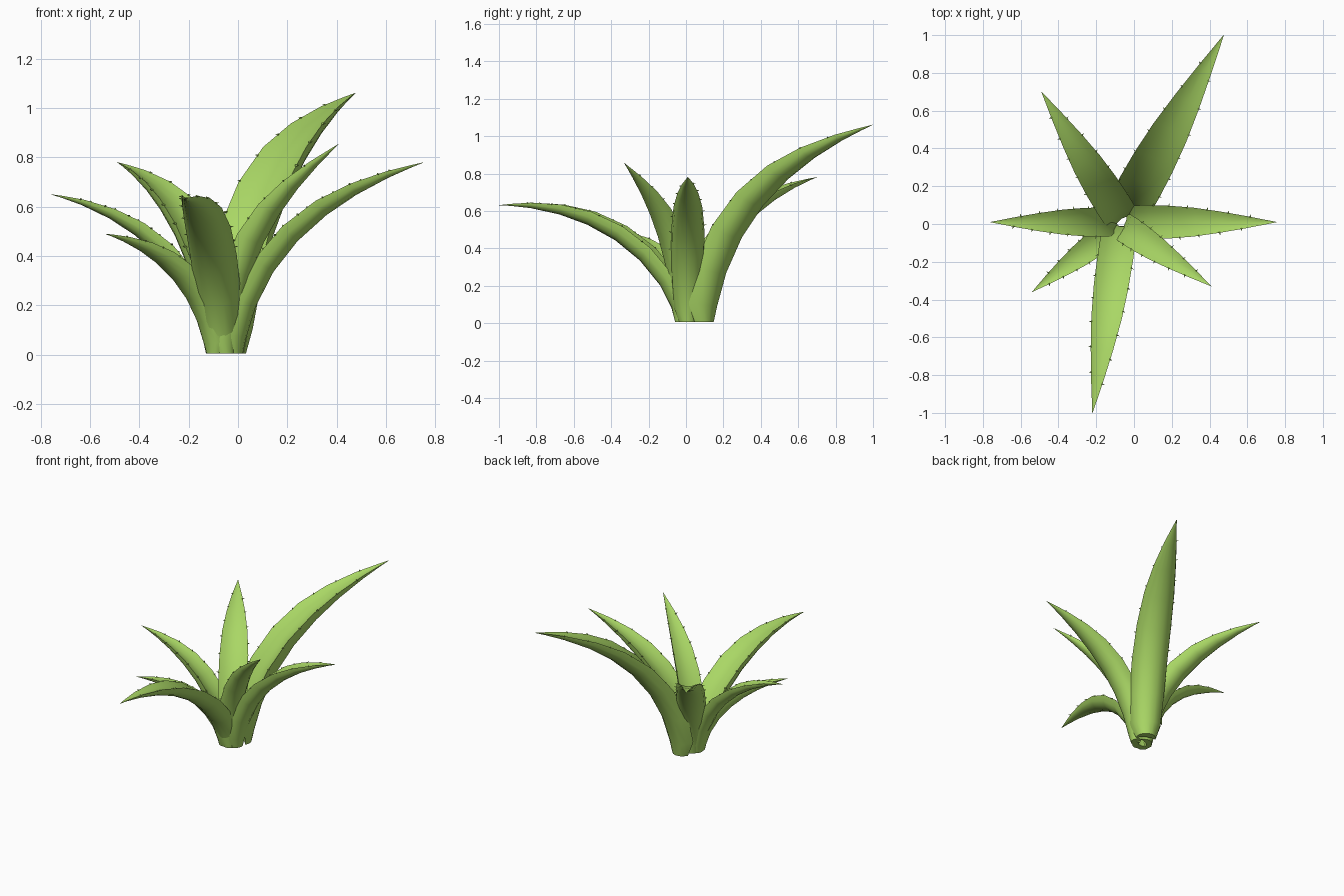
import bpy, bmesh, math
from mathutils import Vector

if "Cube" in bpy.data.objects:
    bpy.data.objects.remove(bpy.data.objects["Cube"])

green = bpy.data.materials.new("leaf_green")
green.diffuse_color = (0.40, 0.68, 0.13, 1)
green.use_nodes = True
green.node_tree.nodes["Principled BSDF"].inputs["Base Color"].default_value = green.diffuse_color

# width along the leaf (fraction of length, relative width)
TAPER = [(0, .55), (.06, .86), (.18, .98), (.32, 1), (.46, .97), (.6, .85),
         (.73, .63), (.86, .35), (.95, .13), (1, .01)]


def sample(pts, t):
    """Point at fraction t of a polyline's length."""
    seg = [(b - a).length for a, b in zip(pts, pts[1:])]
    d = t * sum(seg)
    for a, b, s in zip(pts, pts[1:], seg):
        if d <= s:
            return a.lerp(b, d / s)
        d -= s
    return pts[-1].copy()


def add_thorn(bm, base, out, along, size):
    """Small four-sided spike on the leaf edge."""
    side = out.cross(along).normalized()
    ring = [bm.verts.new(base - out * size * .3 + v * size * .4)
            for v in (along, side, -along, -side)]
    tip = bm.verts.new(base + out * size + along * size * .4)
    for i in range(4):
        bm.faces.new((ring[i], ring[(i + 1) % 4], tip))
    bm.faces.new(ring[::-1])


def add_leaf(name, base, tip, width, bend):
    """Curved fleshy leaf: round keel below, shallow channel above."""
    p0, p3 = Vector((*base, 0)), Vector(tip)
    flat = Vector((p3.x - p0.x, p3.y - p0.y, 0))
    up = Vector((0, 0, p3.z))
    p1, p2 = p0 + flat * .08 + up * .5, p0 + flat * .45 + up * bend
    curve = []
    for i in range(41):
        t = i / 40
        u = 1 - t
        curve.append(p0 * u**3 + p1 * 3*u*u*t + p2 * 3*u*t*t + p3 * t**3)
    side = Vector((-flat.y, flat.x, 0)).normalized()
    bm = bmesh.new()
    rings = []
    edges = {1: [], -1: []}
    for t, w in TAPER:
        c = sample(curve, t)
        tan = (sample(curve, min(t + .03, 1)) - sample(curve, max(t - .03, 0))).normalized()
        nor = tan.cross(side).normalized()
        if nor.dot(flat) > 0:
            nor = -nor
        half = width * w / 2
        depth = half * 1.12 * (1 - .25 * t)
        ring = []
        # convex underside from one edge to the other
        for k in range(9):
            a = math.pi * k / 8
            ring.append(c + side * half * math.cos(a) + nor * depth * (1 - math.sin(a)**.9))
        # shallow channel on the upper side
        for x in (-.6, 0, .6):
            ring.append(c + side * half * x + nor * depth * (1 - .3 * (1 - x * x)))
        if t == 0:
            for v in ring:
                v.z = 0.005
        edges[1].append(ring[0])
        edges[-1].append(ring[8])
        rings.append([bm.verts.new(v) for v in ring])
    n = len(rings[0])
    for a, b in zip(rings, rings[1:]):
        for i in range(n):
            j = (i + 1) % n
            bm.faces.new((a[i], a[j], b[j], b[i]))
    bm.faces.new(rings[0][::-1])
    bm.faces.new(rings[-1])
    # thorns along both edges
    for s, pts in edges.items():
        for k in range(6):
            t = .34 + .1 * k + (.04 if s > 0 else 0)
            p = sample(pts, t)
            along = (sample(pts, t + .02) - p).normalized()
            add_thorn(bm, p, side * s, along, .013)
    bmesh.ops.recalc_face_normals(bm, faces=bm.faces)
    me = bpy.data.meshes.new(name)
    bm.to_mesh(me)
    bm.free()
    me.materials.append(green)
    ob = bpy.data.objects.new(name, me)
    bpy.context.collection.objects.link(ob)
    bpy.ops.object.select_all(action='DESELECT')
    ob.select_set(True)
    bpy.context.view_layer.objects.active = ob
    bpy.ops.object.shade_smooth_by_angle(angle=math.radians(50))


# name, keel base, tip, width, bend
LEAVES = [
    ("leaf_back_tall", (0, .14), (.475, 1.0, 1.06), .235, .80),
    ("leaf_back_left", (-.09, .07), (-.49, .70, .78), .19, .82),
    ("leaf_left", (-.13, .01), (-.76, .01, .65), .155, .85),
    ("leaf_front_left", (-.12, -.04), (-.54, -.36, .49), .14, .84),
    ("leaf_front", (-.08, -.05), (-.22, -1.0, .63), .19, .98),
    ("leaf_front_right", (-.02, -.04), (.41, -.33, .855), .155, .74),
    ("leaf_right", (.02, .01), (.755, .01, .78), .18, .80),
]
for spec in LEAVES:
    add_leaf(*spec)
